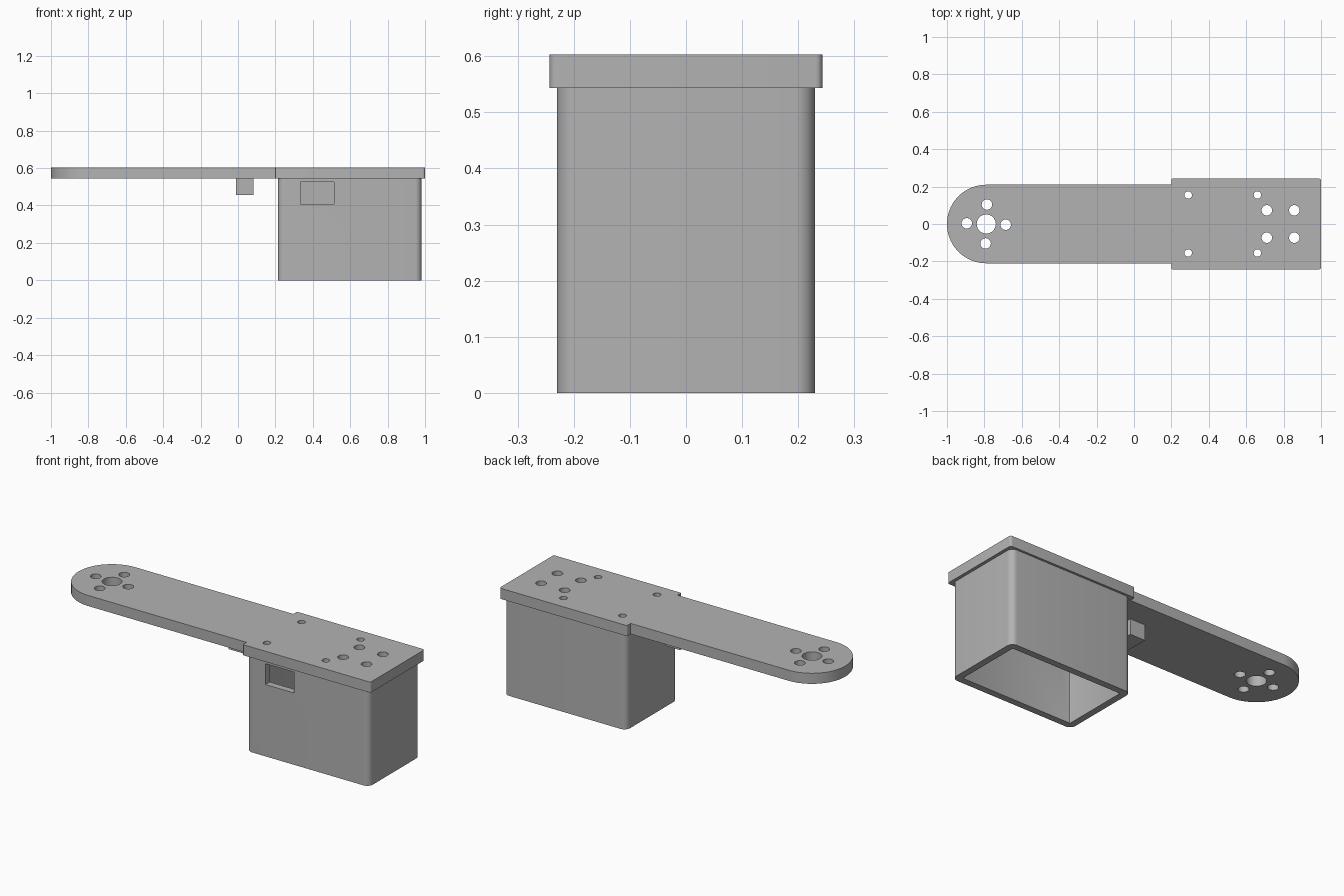
import bpy, bmesh
from math import sin, cos, pi, radians

cube = bpy.data.objects.get("Cube")
if cube:
    bpy.data.objects.remove(cube, do_unlink=True)

GREY = (0.45, 0.45, 0.45, 1)
mat = bpy.data.materials.new("plain grey")
mat.use_nodes = True
mat.diffuse_color = GREY
mat.node_tree.nodes["Principled BSDF"].inputs["Base Color"].default_value = GREY


def arc(cx, cy, r, start, end, steps):
    """Points along an arc, angles in degrees."""
    angles = [radians(start + (end - start) * i / steps) for i in range(steps + 1)]
    return [(cx + r * cos(a), cy + r * sin(a)) for a in angles]


def circle(cx, cy, r, steps=32):
    return arc(cx, cy, r, 0, 360, steps)[:-1]


def rounded_rect(x0, x1, y0, y1, r, steps=8):
    return (arc(x1 - r, y1 - r, r, 0, 90, steps) + arc(x0 + r, y1 - r, r, 90, 180, steps)
            + arc(x0 + r, y0 + r, r, 180, 270, steps) + arc(x1 - r, y0 + r, r, 270, 360, steps))


def prism(name, loops, z0, z1):
    """Extrude an outline (first loop) with holes (other loops) from z0 to z1."""
    bm = bmesh.new()
    for loop in loops:
        vs = [bm.verts.new((x, y, z0)) for x, y in loop]
        for a, b in zip(vs, vs[1:] + vs[:1]):
            bm.edges.new((a, b))
    bmesh.ops.triangle_fill(bm, edges=bm.edges[:], use_beauty=True, use_dissolve=False)
    ext = bmesh.ops.extrude_face_region(bm, geom=bm.faces[:], use_keep_orig=True)
    top = [g for g in ext["geom"] if isinstance(g, bmesh.types.BMVert)]
    bmesh.ops.translate(bm, verts=top, vec=(0, 0, z1 - z0))
    bmesh.ops.recalc_face_normals(bm, faces=bm.faces[:])
    me = bpy.data.meshes.new(name)
    bm.to_mesh(me)
    bm.free()
    ob = bpy.data.objects.new(name, me)
    bpy.context.collection.objects.link(ob)
    me.materials.append(mat)
    return ob


def activate(ob):
    bpy.ops.object.select_all(action="DESELECT")
    ob.select_set(True)
    bpy.context.view_layer.objects.active = ob


Z_PLATE, Z_TOP = 0.543, 0.603

# Arm with a round end, widening into the lid over the housing
pivot, arm_w, lid_w, step, r = -0.79, 0.21, 0.243, 0.2, 0.012
half = ([(step, arm_w)] + arc(step + r / 2, lid_w - r / 2, r / 2, 180, 90, 4)
        + arc(1 - r, lid_w - r, r, 90, 0, 6))
outline = (half + [(x, -y) for x, y in reversed(half)]
           + arc(pivot, 0, arm_w, 270, 90, 48))

# Pivot bore with four screw holes, then the lid's screw holes
holes = [circle(pivot, 0, 0.051)]
for k in range(4):
    a = radians(90 * k - 2)
    holes.append(circle(pivot + 0.104 * cos(a), 0.104 * sin(a), 0.028))
for s in (-1, 1):
    holes += [circle(x, s * 0.155, 0.02) for x in (0.29, 0.66)]
    holes += [circle(x, s * 0.073, 0.028) for x in (0.71, 0.857)]
arm = prism("arm_plate", [outline] + holes, Z_PLATE, Z_TOP)

# Hollow housing, open at the bottom
wall = 0.038
x0, x1, hy = 0.214, 0.982, 0.23
housing = prism("housing", [
    rounded_rect(x0, x1, -hy, hy, 0.035),
    rounded_rect(x0 + wall, x1 - wall, -hy + wall, hy - wall, 0.006, 3)], 0, Z_PLATE)

# Cable window cut through the front wall
cutter = prism("window_cutter", [[(0.333, -0.3), (0.513, -0.3), (0.513, -0.1), (0.333, -0.1)]],
               0.407, 0.525)
cutter.hide_render = True
mod = housing.modifiers.new("window", "BOOLEAN")
mod.operation = "DIFFERENCE"
mod.solver = "EXACT"
mod.object = cutter
activate(housing)
bpy.ops.object.modifier_apply(modifier=mod.name)
bpy.data.objects.remove(cutter, do_unlink=True)

# Small stop block under the arm
prism("stop_block", [[(-0.012, -0.07), (0.082, -0.07), (0.082, 0.07), (-0.012, 0.07)]],
      0.455, Z_PLATE)

# Smooth the round walls, keep the corners sharp
for ob in (arm, housing):
    activate(ob)
    bpy.ops.object.shade_smooth_by_angle(angle=radians(30))
